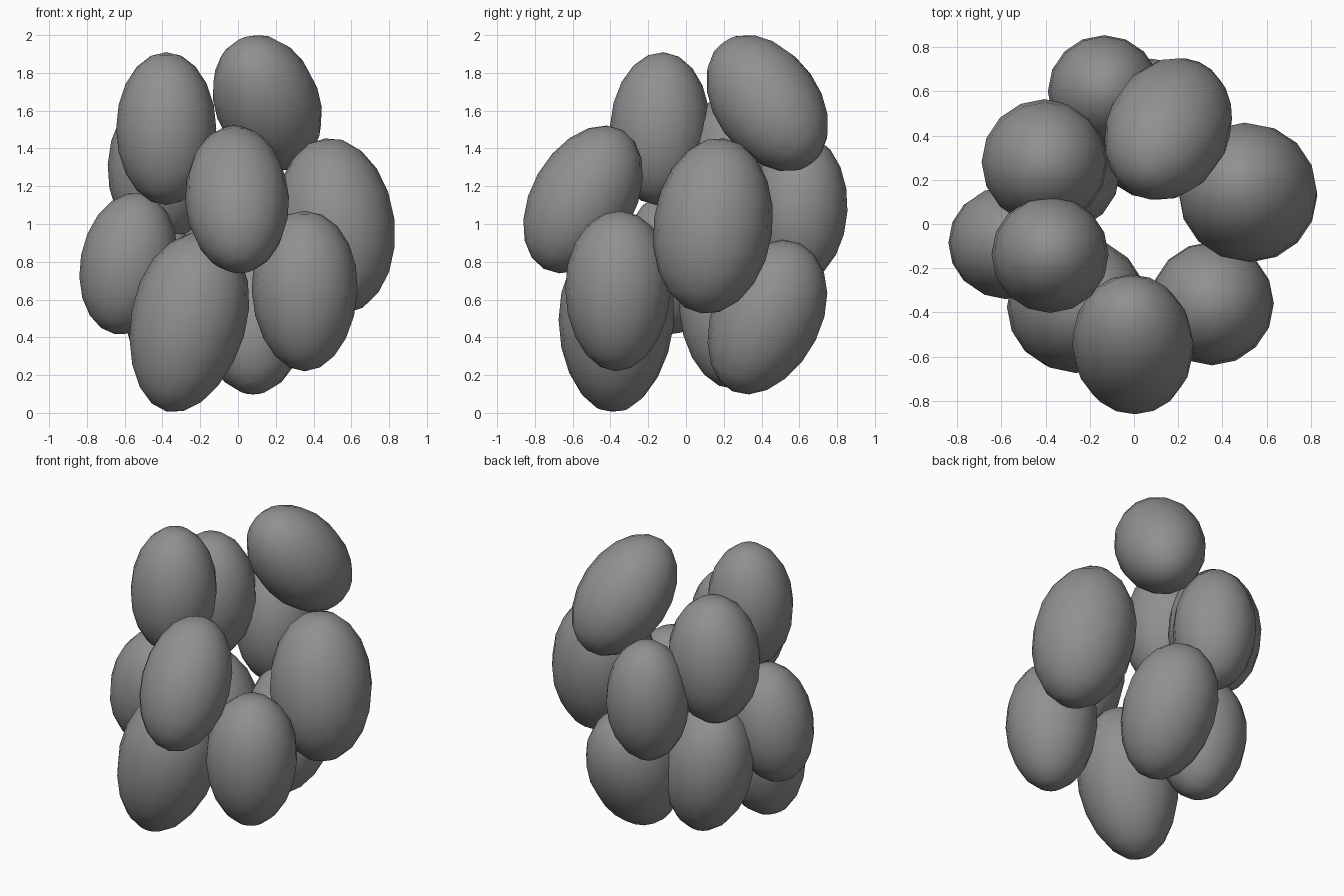
import bpy, bmesh
from mathutils import Vector, Matrix

if "Cube" in bpy.data.objects:
    bpy.data.objects.remove(bpy.data.objects["Cube"])

# Dark grey shared by every pod
grey = bpy.data.materials.new("dark_grey")
grey.diffuse_color = (0.28, 0.28, 0.28, 1)
grey.use_nodes = True
grey.node_tree.nodes["Principled BSDF"].inputs["Base Color"].default_value = grey.diffuse_color


def pod(name, center, width, half_length, axis=(0, 0, 1), taper=0.0):
    """Egg-shaped pod: a stretched low-poly sphere, leaning along the given axis."""
    bm = bmesh.new()
    bmesh.ops.create_uvsphere(bm, u_segments=16, v_segments=10, radius=1)
    for v in bm.verts:
        s = width * (1 + taper * v.co.z)
        v.co = Vector((v.co.x * s, v.co.y * s, v.co.z * half_length))
    lean = Vector((0, 0, 1)).rotation_difference(Vector(axis).normalized())
    bm.transform(Matrix.Translation(center) @ lean.to_matrix().to_4x4())
    for f in bm.faces:
        f.smooth = True
    mesh = bpy.data.meshes.new(name)
    bm.to_mesh(mesh)
    bm.free()
    mesh.materials.append(grey)
    ob = bpy.data.objects.new(name, mesh)
    bpy.context.collection.objects.link(ob)
    return ob


# Lower ring of pods
pod("lower_front_left_pod", (-0.265, -0.37, 0.478), 0.305, 0.485, (0.24, 0.05, 1), 0.08)
pod("lower_front_right_pod", (0.353, -0.36, 0.645), 0.28, 0.425, (0.0, 0.03, 1), 0.06)
pod("lower_back_right_pod", (0.08, 0.425, 0.505), 0.288, 0.43, (0.0, 0.42, 0.92), 0.05)
pod("lower_back_left_pod", (-0.335, 0.24, 0.545), 0.275, 0.42, (-0.13, -0.03, 1), 0.05)

# Middle ring of pods
pod("middle_left_pod", (-0.58, -0.085, 0.79), 0.255, 0.38, (0.19, 0, 1))
pod("middle_right_pod", (0.515, 0.143, 0.99), 0.315, 0.47, (-0.12, 0.13, 1))
pod("middle_front_pod", (-0.005, -0.545, 1.13), 0.275, 0.423, (-0.05, 0.5, 0.88))
pod("middle_back_pod", (-0.135, 0.60, 1.08), 0.255, 0.395, (0, 0.05, 1))

# Upper pods
pod("upper_back_left_pod", (-0.405, 0.28, 1.305), 0.285, 0.41, (0.04, 0, 1))
pod("upper_front_left_pod", (-0.38, -0.138, 1.505), 0.265, 0.405, (0, 0.05, 1))
pod("top_pod", (0.155, 0.43, 1.64), 0.278, 0.408, (-0.29, -0.56, 0.78))
